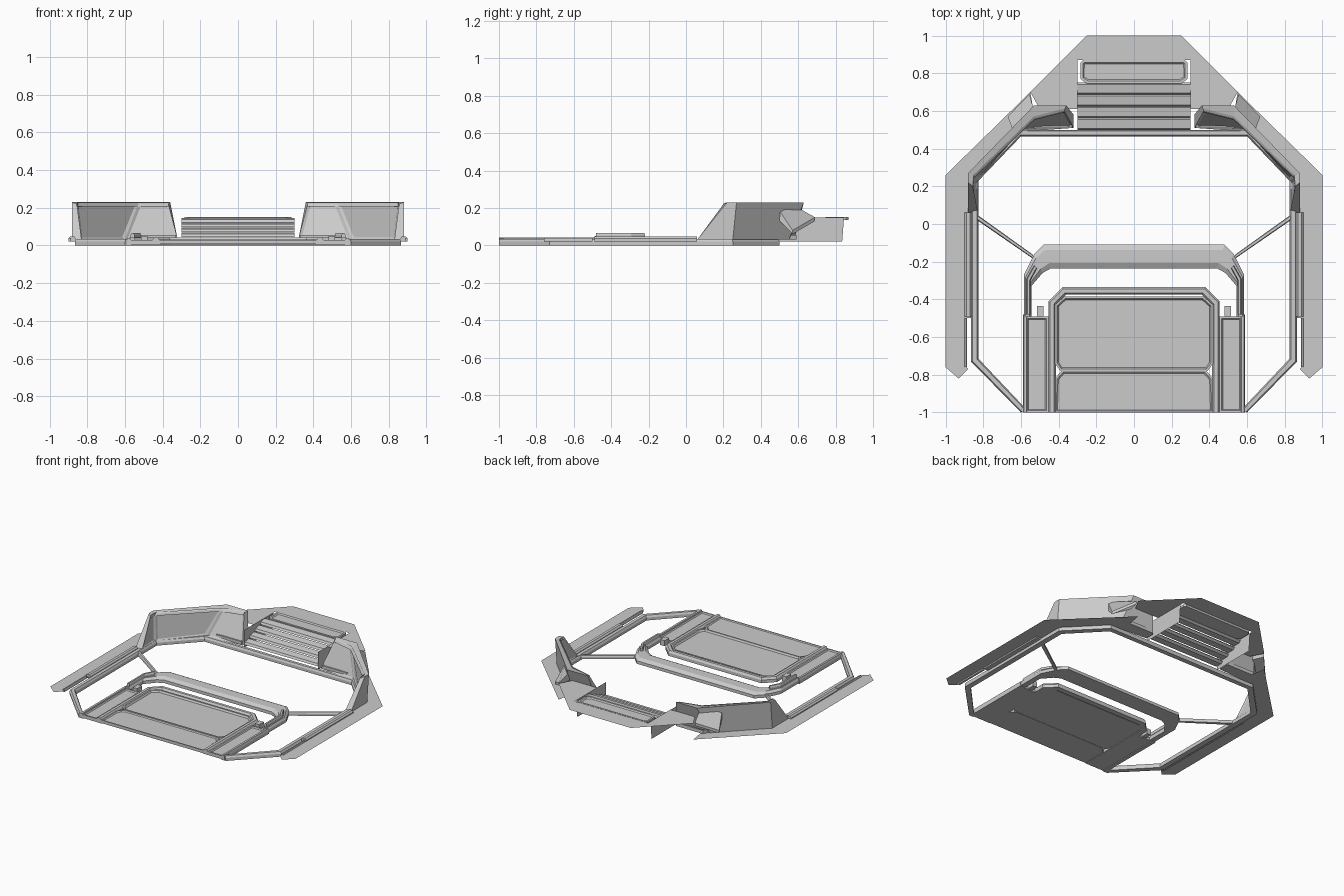
import bpy, bmesh
from mathutils import Vector

if "Cube" in bpy.data.objects:
    bpy.data.objects.remove(bpy.data.objects["Cube"])


def finish(name, bm, mirror):
    bmesh.ops.recalc_face_normals(bm, faces=bm.faces)
    me = bpy.data.meshes.new(name)
    bm.to_mesh(me)
    bm.free()
    ob = bpy.data.objects.new(name, me)
    bpy.context.collection.objects.link(ob)
    if mirror:
        ob.modifiers.new("Mirror", 'MIRROR')
    return ob


def loft(name, sections, mirror=True, inset_side=None, thickness=0.02, depth=-0.008):
    """Skin closed cross-sections; optionally inset one side into panels."""
    bm = bmesh.new()
    rows = [[bm.verts.new(p) for p in s] for s in sections]
    n = len(rows[0])
    panels = []
    for a, b in zip(rows, rows[1:]):
        for i in range(n):
            j = (i + 1) % n
            f = bm.faces.new((a[i], a[j], b[j], b[i]))
            if i == inset_side:
                panels.append(f)
    bm.faces.new(rows[0][::-1])
    bm.faces.new(rows[-1])
    bmesh.ops.recalc_face_normals(bm, faces=bm.faces)
    if panels:
        bmesh.ops.inset_individual(bm, faces=panels, thickness=thickness, depth=depth)
    return finish(name, bm, mirror)


def band(name, outer, inner, z0, z1, bevel=0.0):
    """Flat rail between two paths, with the top edges drawn in by bevel."""
    secs = []
    for o, i in zip(outer, inner):
        o, i = Vector(o), Vector(i)
        d = (i - o) * bevel
        zm = z0 + (z1 - z0) * 0.6
        secs.append([(*o, z0), (*o, zm), (*(o + d), z1), (*(i - d), z1), (*i, zm), (*i, z0)])
    return loft(name, secs)


def plate(name, pts, z0, z1=None, mirror=True, inset=0, depth=0):
    """Flat sheet, or a slab with an inset top when z1 is given."""
    bm = bmesh.new()
    low = bm.faces.new([bm.verts.new((x, y, z0)) for x, y in pts])
    if z1 is not None:
        vs = list(low.verts)
        up = [bm.verts.new((v.co.x, v.co.y, z1)) for v in vs]
        top = bm.faces.new(up)
        for i in range(len(vs)):
            j = (i + 1) % len(vs)
            bm.faces.new((vs[i], vs[j], up[j], up[i]))
        bmesh.ops.recalc_face_normals(bm, faces=bm.faces)
        if inset:
            bmesh.ops.inset_individual(bm, faces=[top], thickness=inset, depth=0)
            bmesh.ops.inset_individual(bm, faces=[top], thickness=0.008, depth=depth)
    return finish(name, bm, mirror)


def both(pts):
    """Complete a right-hand outline with its mirror image."""
    return pts + [(-x, y) for x, y in reversed(pts)]


# Octagonal main frame around the opening
band("main_frame",
     [(0, .50), (.62, .50), (.865, .25), (.865, -.73), (.60, -1)],
     [(0, .465), (.60, .465), (.825, .23), (.825, -.715), (.57, -.985)], 0, .035, .2)

# Thin outer skirts: side arms, diagonal strips and raised back deck
plate("side_skirt", [(.865, .25), (1, .26), (1, -.76), (.93, -.82), (.88, -.77),
                     (.90, -.75), (.90, -.5), (.865, -.5)], .03)
plate("diagonal_skirt", [(.865, .25), (1, .26), (.55, .70), (.53, .58)], .03)
plate("back_deck", [(0, .87), (0, 1), (.25, 1), (.55, .70), (.50, .61),
                    (.30, .61), (.30, .87)], .15)

# Side rails lying on the skirts
band("side_rail", [(.90, .06), (.90, -.49)], [(.86, .06), (.86, -.49)], .02, .048, .25)
band("side_rail_trim", [(.90, -.5), (.90, -.76)], [(.885, -.5), (.885, -.76)], .02, .04, .2)

# Raised pods wrapping the back corners, with recessed panels inside
pod = [
    [(.83, .07, .03), (.855, .20, .22), (.88, .22, .23), (.88, .06, .03)],
    [(.83, .23, .03), (.85, .25, .22), (.88, .27, .23), (.88, .25, .03)],
    [(.60, .49, .03), (.53, .56, .22), (.53, .63, .23), (.58, .55, .03)],
    [(.32, .51, .03), (.37, .60, .22), (.36, .63, .23), (.32, .58, .03)],
]
loft("corner_pod", pod, inset_side=0)
# Lip along the pod top and sloping brace over the back corner
loft("pod_lip", [[Vector(s[1]) + Vector((0, 0, .002)), Vector(s[1]) + Vector((0, -.008, -.012)),
                  Vector(s[1]) + Vector((0, .012, -.012)), Vector(s[1]) + Vector((0, .012, .008))]
                 for s in pod])
loft("corner_brace", [
    [(.53, .60, .14), (.64, .49, .14), (.64, .49, .20), (.53, .60, .20)],
    [(.555, .69, .13), (.67, .57, .06), (.67, .57, .08), (.555, .69, .15)]])
# Small tray beside the louvers
plate("pod_tray", [(.33, .51), (.53, .51), (.57, .55), (.55, .59), (.33, .59)],
      .03, .055, inset=.012, depth=-.01)

# Louver stack climbing to the back deck
for i in range(4):
    y, z = .50 + i * .062, .045 + i * .026
    loft(f"louver_{i + 1}", [[(x, y, z), (x, y + .008, z + .016), (x, y + .055, z + .024),
                              (x, y + .066, z + .012), (x, y + .05, z)] for x in (-.3, .3)],
         mirror=False)
plate("louver_cap", both([(.25, .745), (.285, .77), (.285, .855), (.27, .87)]), .135, .152,
      mirror=False, inset=.015, depth=-.008)
# Vertical walls on either side of the louvers
bm = bmesh.new()
bm.faces.new([bm.verts.new((.303, y, z)) for y, z in
              ((.50, .02), (.835, .02), (.845, .15), (.50, .15))])
finish("louver_wall", bm, True)

# Struts between frame and console
band("strut", [(.84, .055), (.54, -.16)], [(.825, .015), (.52, -.195)], .005, .03, .2)

# Console arch with chamfered shoulders
band("console_arch",
     [(0, -.11), (.48, -.11), (.53, -.16), (.585, -.27), (.585, -.49)],
     [(0, -.235), (.44, -.235), (.485, -.26), (.545, -.33), (.545, -.49)], .005, .042, .22)
band("arch_shoulder", [(.53, -.22), (.57, -.29), (.57, -.48)],
     [(.515, -.235), (.55, -.30), (.55, -.48)], .04, .066, .2)

# Console side legs, edge rails and pegs
plate("console_leg", [(.455, -1), (.575, -1), (.575, -.49), (.455, -.49)],
      .005, .03, inset=.015, depth=-.008)
band("leg_rail", [(.59, -.48), (.59, -1)], [(.565, -.48), (.565, -1)], 0, .038, .2)
plate("peg", [(.48, -.49), (.515, -.49), (.515, -.435), (.48, -.435)], .01, .05)

# Central screen panel: raised rim, recessed screen and lower tray
band("screen_rim",
     [(0, -.335), (.38, -.335), (.455, -.41), (.455, -1)],
     [(0, -.375), (.36, -.375), (.415, -.43), (.415, -1)], .005, .042, .25)
plate("screen", both([(.37, -.385), (.42, -.43), (.42, -.74), (.39, -.78)]), .01, .033,
      mirror=False, inset=.012, depth=-.012)
plate("lower_tray", both([(.38, -.775), (.42, -.82), (.42, -1)]), .008, .03,
      mirror=False, inset=.012, depth=-.006)
